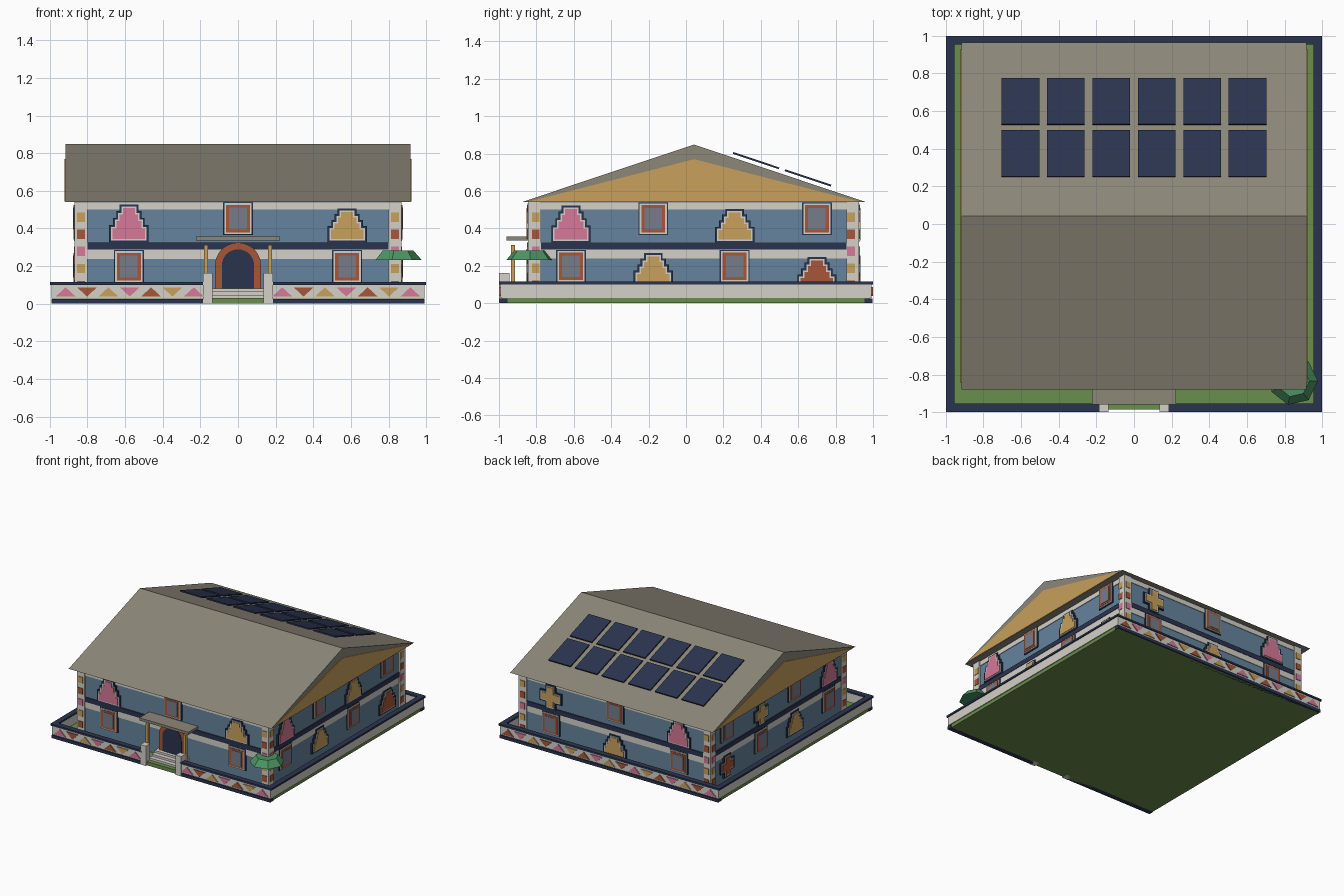
import bpy, bmesh, math
from mathutils import Matrix

if "Cube" in bpy.data.objects:
    bpy.data.objects.remove(bpy.data.objects["Cube"])


def material(name, r, g, b):
    m = bpy.data.materials.new(name)
    lin = [((c / 255 + 0.055) / 1.055) ** 2.4 for c in (r, g, b)]
    m.diffuse_color = (*lin, 1)
    m.use_nodes = True
    m.node_tree.nodes["Principled BSDF"].inputs["Base Color"].default_value = m.diffuse_color
    return m


WHITE = material("off_white", 212, 209, 200)
NAVY = material("navy", 42, 52, 78)
BLUE = material("wall_blue", 102, 132, 157)
PINK = material("pink", 214, 120, 153)
GOLD = material("gold", 200, 160, 92)
RED = material("terracotta", 168, 86, 58)
ROOF = material("roof_grey", 141, 135, 121)
GLASS = material("window_glass", 118, 124, 137)
GRASS = material("grass", 106, 142, 76)
LEAF = material("leaf_green", 76, 148, 98)


def finish(bm, name, mat):
    bmesh.ops.recalc_face_normals(bm, faces=bm.faces)
    me = bpy.data.meshes.new(name)
    bm.to_mesh(me)
    bm.free()
    me.materials.append(mat)
    ob = bpy.data.objects.new(name, me)
    bpy.context.collection.objects.link(ob)
    return ob


def box(name, x0, x1, y0, y1, z0, z1, mat):
    bm = bmesh.new()
    bmesh.ops.create_cube(bm, size=1)
    for v in bm.verts:
        v.co = ((x0, x1)[v.co.x > 0], (y0, y1)[v.co.y > 0], (z0, z1)[v.co.z > 0])
    return finish(bm, name, mat)


# House body extents
HX, Y0, Y1 = 0.855, -0.832, 0.912
YC = 0.042

# side -> world position of (along wall, height, distance out of wall)
SIDES = {
    "front": lambda u, z, d: (u, Y0 - d, z),
    "back": lambda u, z, d: (u, Y1 + d, z),
    "right": lambda u, z, d: (HX + d, u, z),
    "left": lambda u, z, d: (-HX - d, u, z),
}


def plate(name, side, pts, d0, d1, mat):
    """Flat outline on a wall, from distance d0 to d1 out of it."""
    f = SIDES[side]
    bm = bmesh.new()
    a = [bm.verts.new(f(u, z, d0)) for u, z in pts]
    b = [bm.verts.new(f(u, z, d1)) for u, z in pts]
    bm.faces.new(a)
    bm.faces.new(b)
    for i in range(len(pts)):
        j = (i + 1) % len(pts)
        bm.faces.new((a[i], a[j], b[j], b[i]))
    return finish(bm, f"{side}_{name}", mat)


def rect(u, z, w, h):
    return [(u - w, z - h), (u + w, z - h), (u + w, z + h), (u - w, z + h)]


def window(side, u, z):
    for n, w, h, d, m in (("shadow", .08, .087, .008, NAVY), ("surround", .073, .082, .015, WHITE),
                          ("frame", .064, .073, .019, RED), ("glass", .047, .058, .022, GLASS)):
        plate("window_" + n, side, rect(u, z, w, h), -.005, d, m)


def stepped(u, z0, z1, e):
    half = []
    z = z0 - e
    for w, t in ((.087, .35), (.066, .58), (.049, .8), (.032, 1)):
        half.append((w + e, z))
        z = z0 + (z1 - z0) * t + e
        half.append((w + e, z))
    return [(u + w, z) for w, z in half] + [(u - w, z) for w, z in reversed(half)]


def cross(u, z0, z1, e):
    zc, a, b = (z0 + z1) / 2, (z1 - z0) / 2 + e, .028 + e
    pts = [(a, -b), (a, b), (b, b), (b, a), (-b, a), (-b, b),
           (-a, b), (-a, -b), (-b, -b), (-b, -a), (b, -a), (b, -b)]
    return [(u + x, zc + y) for x, y in pts]


def motif(side, u, z0, z1, mat, shape=stepped):
    for n, e, d, m in (("shadow", .018, .012, NAVY), ("outline", .008, .016, WHITE), ("motif", 0, .02, mat)):
        plate("wall_" + n, side, shape(u, z0, z1, e), -.005, d, m)


# Ground and house body
box("ground", -.985, .985, -.985, .985, 0, .03, GRASS)
box("house_walls", -HX, HX, Y0, Y1, .03, .54, BLUE)

# Horizontal bands round the house
for n, z0, z1, o, m in (("lower_white_band", .238, .287, .005, WHITE), ("navy_band", .287, .325, .008, NAVY),
                        ("top_white_band", .5, .539, .005, WHITE)):
    box(n, -HX - o, HX + o, Y0 - o, Y1 + o, z0, z1, m)

# Corner posts with coloured squares
for sx in (-1, 1):
    for y0, y1 in ((Y0 - .012, -.775), (.857, Y1 + .012)):
        xs = sorted((sx * .80, sx * .868))
        box("corner_post", xs[0], xs[1], y0, y1, .03, .54, WHITE)
for side in SIDES:
    ends = (-.834, .834) if side in ("front", "back") else (-.803, .882)
    for u in ends:
        for i, m in enumerate((GOLD, RED, PINK, GOLD, RED)):
            plate("post_square", side, rect(u, .46 - .091 * i, .021, .025), .01, .017, m)

# Windows and wall motifs
COLS = (-.615, -.175, .26, .70)
UP, LOW = .452, .197
for side in ("front", "back"):
    window(side, 0, UP)
    for u in (-.58, .58):
        window(side, u, LOW)
    motif(side, -.58, .343, .508, PINK)
motif("front", .58, .343, .488, GOLD)
motif("back", .58, .335, .495, GOLD, cross)
motif("back", 0, .095, .24, GOLD)
for side in ("right", "left"):
    shape = stepped if side == "right" else cross
    window(side, COLS[1], UP)
    window(side, COLS[3], UP)
    window(side, COLS[0], LOW)
    window(side, COLS[2], LOW)
    motif(side, COLS[0], .34, .505, PINK)
    motif(side, COLS[1], .105, .25, GOLD)
    motif(side, COLS[2], .34, .485, GOLD, shape)
    motif(side, COLS[3], .085, .228, RED, shape)

# Roof prism and gable panels
bm = bmesh.new()
ends = [[bm.verts.new((x, y, z)) for y, z in ((-.88, .54), (.965, .54), (.043, .848))] for x in (-.918, .918)]
bm.faces.new(ends[0])
bm.faces.new(ends[1])
for i in range(3):
    j = (i + 1) % 3
    bm.faces.new((ends[0][i], ends[0][j], ends[1][j], ends[1][i]))
finish(bm, "roof", ROOF)
for side in ("left", "right"):
    plate("gable", side, [(-.845, .542), (.93, .542), (.043, .77)], .055, .067, GOLD)

# Solar panels over the back slope
slope = math.atan2(.308, .922)
for row, (y, z) in enumerate(((.375, .762), (.652, .67))):
    for c in range(6):
        bm = bmesh.new()
        bmesh.ops.create_cube(bm, size=1)
        bmesh.ops.scale(bm, vec=(.2, .26, .01), verts=bm.verts)
        bmesh.ops.transform(bm, matrix=Matrix.Translation((-.603 + .2412 * c, y, z)) @ Matrix.Rotation(-slope, 4, 'X'),
                            verts=bm.verts)
        finish(bm, "solar_panel", NAVY)

# Arched front door


def arch(r, zc, z0):
    return [(r, z0)] + [(r * math.cos(math.pi * i / 16), zc + r * math.sin(math.pi * i / 16))
                        for i in range(17)] + [(-r, z0)]


plate("door_arch", "front", arch(.122, .203, .03), -.005, .018, RED)
plate("door", "front", arch(.086, .203, .08), 0, .022, NAVY)

# Steps, porch roof, porch posts and gate posts
for i in range(3):
    box("front_step", -.14, .14, -.95 + .035 * i, Y0, .03, .047 + .017 * i, WHITE)
box("porch_roof", -.222, .222, -.96, Y0, .335, .356, ROOF)
for s in (-1, 1):
    box("porch_post", s * .17 - .011, s * .17 + .011, -.936, -.914, .03, .312, GOLD)
    box("gate_post", s * .16 - .025, s * .16 + .025, -1, -.945, 0, .162, WHITE)

# Perimeter wall with navy cap
for s in (-1, 1):
    xs, xc = sorted((s * .955, s * .992)), sorted((s * .955, s))
    box("side_wall", xs[0], xs[1], -.99, .99, .028, .102, WHITE)
    box("side_wall_cap", xc[0], xc[1], -1, 1, .1, .115, NAVY)
    for tag, sy, a, b in (("front", -1, .17, .99), ("back", 1, 0, .99)):
        x = sorted((s * a, s * b))
        y = sorted((sy * .955, sy * .992))
        box(tag + "_wall", x[0], x[1], y[0], y[1], .028, .102, WHITE)
        y = sorted((sy * .955, sy * .998))
        box(tag + "_wall_base", x[0], x[1], y[0], y[1], 0, .025, NAVY)
        x = sorted((s * a, s * .955))
        y = sorted((sy * .955, sy))
        box(tag + "_wall_cap", x[0], x[1], y[0], y[1], .1, .115, NAVY)


# Coloured triangles on front and back walls
def triangle(side, u, up, mat):
    a, b = (.038, .087) if up else (.087, .038)
    off = .992 + Y0 if side == "front" else .992 - Y1
    plate("wall_triangle", side, [(u - .053, a), (u + .053, a), (u, b)], off - .002, off + .007, mat)


CYCLE = (PINK, RED, GOLD)
for k in range(7):
    triangle("front", -.916 + .1135 * k, k % 2 == 0, CYCLE[k % 3])
    triangle("front", .235 + .1135 * k, k % 2 == 0, CYCLE[k % 3])
for k in range(17):
    triangle("back", -.916 + .1145 * k, k % 2 == 0, CYCLE[k % 3])

# Seven-sided foliage at the front right corner
bm = bmesh.new()
bmesh.ops.create_cone(bm, cap_ends=True, segments=7, radius1=.13, radius2=.085, depth=.052)
top = max(bm.verts, key=lambda v: v.co.z)
ref = max(bm.verts, key=lambda v: v.co.xy.length)
turn = -math.atan2(ref.co.y, ref.co.x)
bmesh.ops.transform(bm, matrix=Matrix.Translation((.847, -.834, .257)) @ Matrix.Rotation(turn, 4, 'Z'), verts=bm.verts)
finish(bm, "corner_foliage", LEAF)
